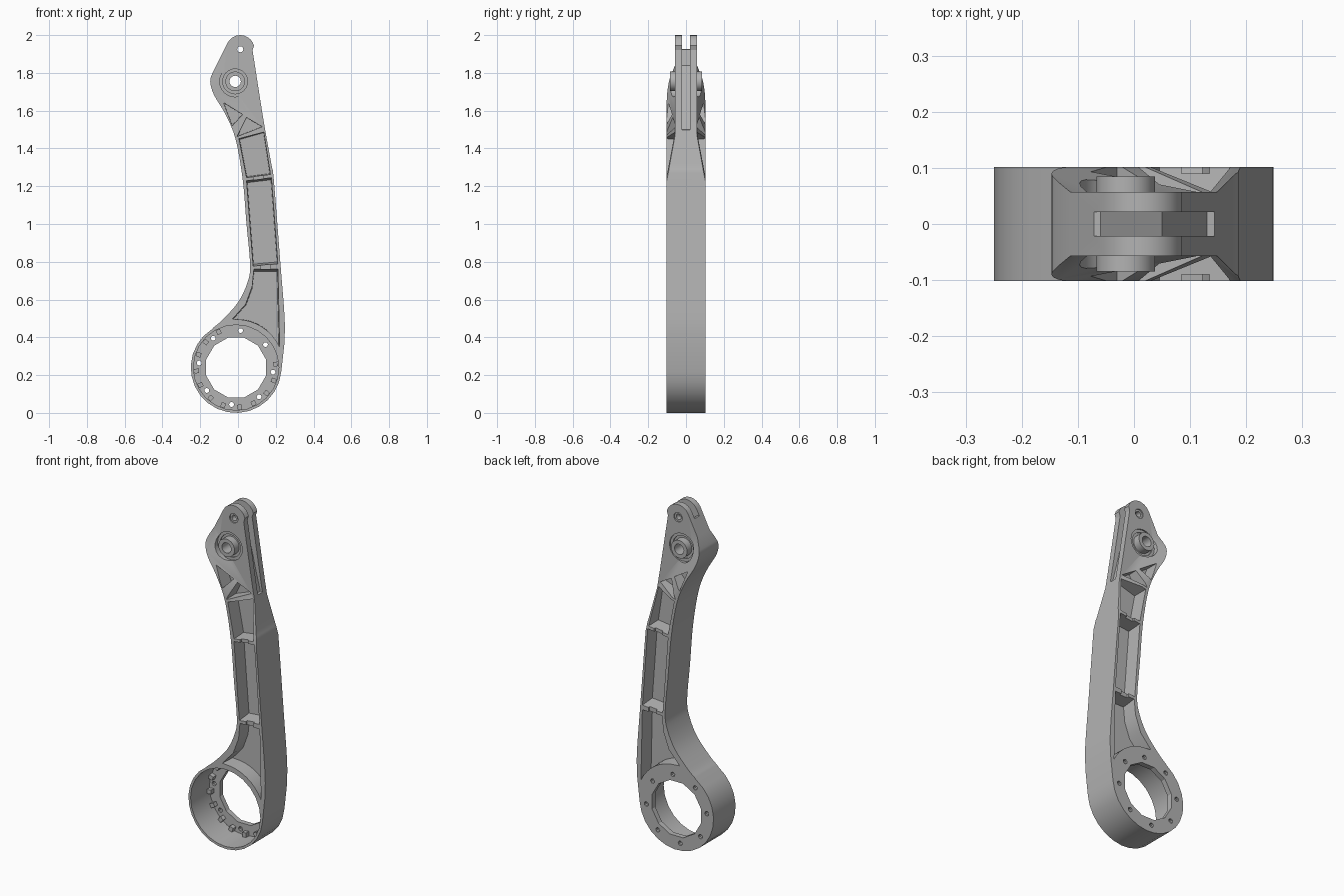
import bpy, bmesh
from math import sin, cos, radians, tau
from mathutils import Vector

if "Cube" in bpy.data.objects:
    bpy.data.objects.remove(bpy.data.objects["Cube"], do_unlink=True)

grey = bpy.data.materials.new("plain grey metal")
grey.use_nodes = True
COLOUR = (0.45, 0.45, 0.45, 1)
grey.diffuse_color = COLOUR
grey.node_tree.nodes["Principled BSDF"].inputs["Base Color"].default_value = COLOUR

HALF = 0.102                 # half thickness of the arm
RING = (-0.01, 0.24)         # centre of the bottom ring
PIVOT = (-0.015, 1.755)      # centre of the main bearing
TIP = (0.012, 1.925)         # centre of the tip hole


def loft(name, first, second):
    """Closed solid between two matching loops of 3D points."""
    bm = bmesh.new()
    a = [bm.verts.new(p) for p in first]
    b = [bm.verts.new(p) for p in second]
    bm.faces.new(a)
    bm.faces.new(b[::-1])
    for i in range(len(a)):
        j = (i + 1) % len(a)
        bm.faces.new((a[j], a[i], b[i], b[j]))
    bmesh.ops.recalc_face_normals(bm, faces=bm.faces[:])
    mesh = bpy.data.meshes.new(name)
    bm.to_mesh(mesh)
    bm.free()
    ob = bpy.data.objects.new(name, mesh)
    bpy.context.collection.objects.link(ob)
    mesh.materials.append(grey)
    return ob


def prism(name, pts, y0, y1, scale=1.0):
    """Profile in x and z, drawn from y0 to y1, with an optional draft."""
    cx = sum(p[0] for p in pts) / len(pts)
    cz = sum(p[1] for p in pts) / len(pts)
    far = [(cx + (x - cx) * scale, y1, cz + (z - cz) * scale) for x, z in pts]
    return loft(name, [(x, y0, z) for x, z in pts], far)


def arc(centre, r, start=0, end=360, n=24):
    full = abs(end - start) == 360
    steps = n if full else n - 1
    angles = [radians(start + (end - start) * i / steps) for i in range(n)]
    return [(centre[0] + r * cos(t), centre[1] + r * sin(t)) for t in angles]


def smooth(pts, n=4):
    """Even curve through the given points."""
    v = [Vector(p) for p in pts]
    v = [2 * v[0] - v[1]] + v + [2 * v[-1] - v[-2]]
    out = []
    for a, b, c, d in zip(v, v[1:], v[2:], v[3:]):
        for k in range(n):
            t = k / n
            out.append(tuple(0.5 * (2 * b + (c - a) * t + (2 * a - 5 * b + 4 * c - d) * t * t
                                    + (3 * b - a - 3 * c + d) * t ** 3)))
    return out + [tuple(pts[-1])]


def boolean(ob, other, operation="DIFFERENCE"):
    mod = ob.modifiers.new(operation, "BOOLEAN")
    mod.operation, mod.solver, mod.object = operation, "EXACT", other
    bpy.context.view_layer.objects.active = ob
    bpy.ops.object.modifier_apply(modifier=mod.name)
    bpy.data.objects.remove(other, do_unlink=True)


# Arm outline: tip, outer edge, ring, inner edge
outer_edge = smooth([(0.077, 1.92), (0.135, 1.55), (0.177, 1.315), (0.19, 1.23),
                     (0.225, 0.785), (0.247, 0.5), (0.245, 0.36)])
inner_edge = smooth([(-0.13, 0.452), (-0.085, 0.49), (0.0, 0.585), (0.05, 0.69), (0.064, 0.785),
                     (0.045, 1.0), (0.025, 1.235), (-0.013, 1.45), (-0.066, 1.58),
                     (-0.128, 1.685), (-0.147, 1.755), (-0.135, 1.8)])
outline = (arc(TIP, 0.075, 150, 15, 10) + outer_edge
           + arc(RING, 0.24, -5, -238, 18) + inner_edge)
arm = prism("arm", outline, -HALF, HALF)

# Side pockets leaving a thin middle web
ring_side = arc(RING, 0.255, 25, 90, 9)
pockets = [
    [(-0.077, 1.643), (0.025, 1.58), (-0.03, 1.52)],
    [(0.045, 1.565), (0.13, 1.515), (-0.005, 1.463)],
    [(0.005, 1.452), (0.138, 1.49), (0.172, 1.262), (0.045, 1.245)],
    [(0.045, 1.23), (0.177, 1.246), (0.211, 0.788), (0.08, 0.776)],
    [(0.084, 0.762), (0.212, 0.762)] + ring_side
    + [(-0.03, 0.497), (0.04, 0.575), (0.075, 0.67)],
]
for side in (-1, 1):
    for pts in pockets:
        boolean(arm, prism("pocket_cutter", pts, side * 0.11, side * 0.016, 0.95))
    # Notch in each cross rib
    for x, z in ((0.11, 1.241), (0.147, 0.77)):
        notch = [(x - 0.025, z - 0.02), (x + 0.025, z - 0.02),
                 (x + 0.025, z + 0.02), (x - 0.025, z + 0.02)]
        boolean(arm, prism("notch_cutter", notch, side * 0.11, side * 0.09))

    # Sloped cut thinning the upper arm
    along = Vector((-0.27, 0, 0.38)).normalized()
    across = Vector((along.z, 0, -along.x))
    start = Vector((0.20, 0, 1.22))
    profile = [(-0.016, 0.108), (0.105, 0.057), (1.2, 0.057), (1.2, 0.2), (-0.016, 0.2)]
    ends = [[start + along * s + across * d + Vector((0, side * y, 0)) for d, y in profile]
            for s in (-1, 1.5)]
    boolean(arm, loft("taper_cutter", *ends))

    # Stepped recess around the bearing, countersink at the tip
    for r, depth in ((0.082, 0.05), (0.066, 0.042)):
        boolean(arm, prism("recess_cutter", arc(PIVOT, r), side * 0.12, side * depth))
    boolean(arm, prism("countersink_cutter", arc(TIP, 0.027), side * 0.12, side * 0.05))

# Bearing sleeve
boolean(arm, prism("sleeve", arc(PIVOT, 0.052, n=32), -0.085, 0.085), "UNION")
boolean(arm, prism("bore_cutter", arc(PIVOT, 0.03), -0.2, 0.2))
boolean(arm, prism("tip_hole_cutter", arc(TIP, 0.016, n=16), -0.2, 0.2))

# Slot along the outer edge of the fork
slot = [(-0.2, 1.93), (-0.06, 1.925), (0.05, 1.84), (0.10, 1.62), (0.13, 1.5),
        (0.3, 1.48), (0.3, 2.1), (-0.2, 2.1)]
boolean(arm, prism("slot_cutter", slot, -0.021, 0.021))

# Ring: deep cup open to the front, with a holed floor at the back
boolean(arm, prism("cup_cutter", arc(RING, 0.226), -0.2, 0.072))
boolean(arm, prism("ring_hole_cutter", arc(RING, 0.164, 15, 375, 12), 0.0, 0.2))
for k in range(8):
    spot = arc(RING, 0.197, 83 + 45 * k, 84 + 45 * k, 2)[0]
    boolean(arm, prism("bolt_hole_cutter", arc(spot, 0.013, n=10), 0.0, 0.2))

# Small locating blocks beside the lower bolt holes
for k in range(1, 7):
    for shift in (-12, 12):
        t = radians(83 + 45 * k + shift)
        radial, tangent = Vector((cos(t), sin(t))), Vector((-sin(t), cos(t)))
        mid = Vector(RING) + radial * 0.21
        block = [tuple(mid + radial * a * 0.013 + tangent * b * 0.012)
                 for a, b in ((-1, -1), (1, -1), (1, 1), (-1, 1))]
        prism("locating_block", block, 0.045, 0.073)

# Shading
for ob in bpy.context.collection.objects:
    ob.select_set(ob.name == "arm")
bpy.context.view_layer.objects.active = arm
bpy.ops.object.shade_smooth_by_angle(angle=radians(25))
